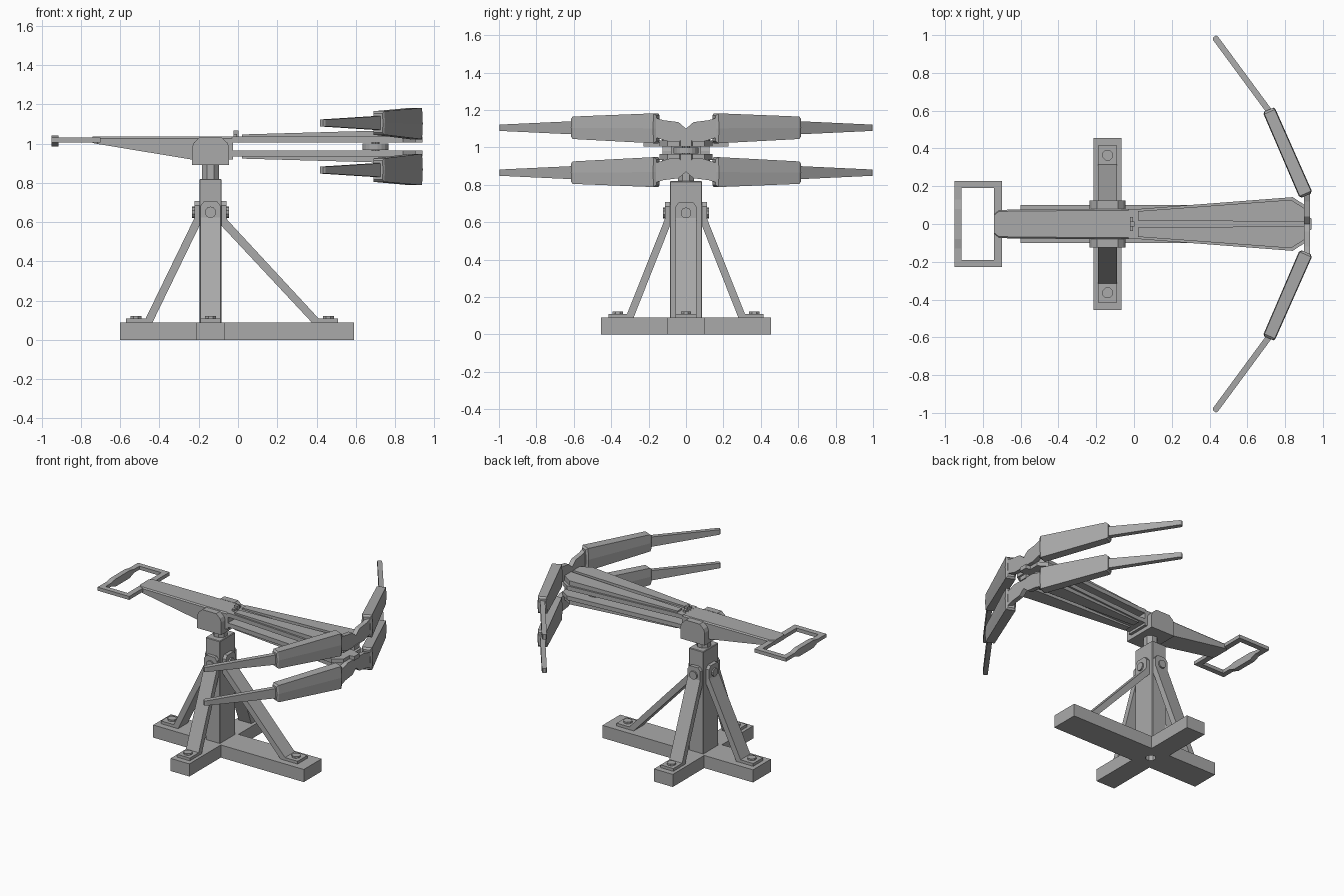
import bpy, bmesh, math
from mathutils import Vector, Matrix

if "Cube" in bpy.data.objects:
    bpy.data.objects.remove(bpy.data.objects["Cube"])

grey = bpy.data.materials.new("plain grey")
grey.diffuse_color = (0.4, 0.4, 0.4, 1)
grey.use_nodes = True
grey.node_tree.nodes["Principled BSDF"].inputs["Base Color"].default_value = grey.diffuse_color
PX = -0.14     # x of the post axis
MID = 0.985    # height of the plane between the upper and lower bows


def finish(name, bm, bevel=0):
    bmesh.ops.recalc_face_normals(bm, faces=bm.faces)
    if bevel:
        sharp = [e for e in bm.edges if e.calc_face_angle(0) > 0.5]
        bmesh.ops.bevel(bm, geom=sharp, offset=bevel, segments=1, affect='EDGES')
    me = bpy.data.meshes.new(name)
    bm.to_mesh(me)
    bm.free()
    me.materials.append(grey)
    ob = bpy.data.objects.new(name, me)
    bpy.context.collection.objects.link(ob)
    return ob


def loft(name, rings, bevel=0):
    """Skin a list of equal rings and cap both ends."""
    bm = bmesh.new()
    vs = [[bm.verts.new(p) for p in r] for r in rings]
    n = len(rings[0])
    for a, b in zip(vs, vs[1:]):
        for i in range(n):
            bm.faces.new((a[i], a[(i + 1) % n], b[(i + 1) % n], b[i]))
    bm.faces.new(vs[0])
    bm.faces.new(vs[-1])
    return finish(name, bm, bevel)


def prism(name, pts, axis, lo, hi, bevel=0):
    """Extrude a 2D outline along one axis."""
    def at(p, t):
        q = list(p)
        q.insert(axis, t)
        return q
    return loft(name, [[at(p, lo) for p in pts], [at(p, hi) for p in pts]], bevel)


def box(name, x0, x1, y0, y1, z0, z1, bevel=0):
    return prism(name, [(x0, y0), (x1, y0), (x1, y1), (x0, y1)], 2, z0, z1, bevel)


def ring(r, n, cx=0, cy=0, turn=0.5):
    return [(cx + r * math.cos((i + turn) * math.tau / n),
             cy + r * math.sin((i + turn) * math.tau / n)) for i in range(n)]


def mirror(ob, axis, about=0.0):
    new = ob.copy()
    new.data = ob.data.copy()
    bpy.context.collection.objects.link(new)
    for v in new.data.vertices:
        v.co[axis] = 2 * about - v.co[axis]
    new.data.flip_normals()
    return new


# cross-shaped base with a small hole underneath
ax0, ax1, w = PX - 0.074, PX + 0.074, 0.1
base = prism("cross_base", [
    (-0.6, -w), (ax0, -w), (ax0, -0.455), (ax1, -0.455), (ax1, -w), (0.59, -w),
    (0.59, w), (ax1, w), (ax1, 0.455), (ax0, 0.455), (ax0, w), (-0.6, w)], 2, 0, 0.09)
cutter = prism("hole_cutter", ring(0.035, 8, PX), 2, -0.05, 0.07)
cutter.hide_render = True
cutter.hide_viewport = True
cut = base.modifiers.new("hole", 'BOOLEAN')
cut.object = cutter
cut.solver = 'EXACT'

# post and swivel neck
box("post", PX - 0.057, PX + 0.057, -0.086, 0.086, 0.085, 0.82, 0.004)
prism("swivel_neck", ring(0.047, 8, PX), 2, 0.81, 0.9)


# braces: wall plate, sloping strut, foot plate and bolts, turned about the post
def brace(angle, h, f, half):
    e = f + 0.115
    parts = [
        prism("brace_strut", [(h, 0.58), (h, 0.64), (h + 0.024, 0.625), (h + 0.03, 0.61),
                              (f + 0.015, 0.11), (f + 0.015, 0.09), (f - 0.02, 0.09)],
              1, -half, half),
        prism("brace_top_plate", [(-half, 0.605), (half, 0.605), (half, 0.685),
                                  (half - 0.018, 0.708), (0.018 - half, 0.708),
                                  (-half, 0.685)], 0, h - 0.005, h + 0.025),
        prism("brace_top_bolt", ring(0.029, 10, 0, 0.65), 0, h + 0.02, h + 0.036),
        box("brace_foot_plate", f - 0.01, e, -half, half, 0.088, 0.11),
        prism("brace_foot_bolt", ring(0.03, 8, f + 0.065), 2, 0.1, 0.122)]
    for ob in parts:
        ob.data.transform(Matrix.Translation((PX, 0, 0)) @ Matrix.Rotation(angle, 4, 'Z'))


brace(0, 0.057, 0.535, 0.055)
brace(math.pi, 0.057, 0.315, 0.055)
brace(math.pi / 2, 0.086, 0.3, 0.05)
brace(-math.pi / 2, 0.086, 0.3, 0.05)

# yoke holding the stock
cheek = prism("yoke_cheek", [(-0.235, 0.89), (-0.235, 0.98), (-0.225, 1.005), (-0.195, 1.032),
                             (-0.085, 1.032), (-0.055, 1.005), (-0.045, 0.98),
                             (-0.045, 0.89)], 1, 0.08, 0.125)
mirror(cheek, 1)
box("yoke_floor", -0.235, -0.045, -0.1, 0.1, 0.89, 0.925)

# tapered stock
def stock_ring(x, half, z0):
    c = 0.008
    return [(x, -half, z0), (x, half, z0), (x, half, 1.035 - c), (x, half - c, 1.035),
            (x, c - half, 1.035), (x, -half, 1.035 - c)]
loft("stock", [stock_ring(-0.74, 0.055, 1.003), stock_ring(-0.715, 0.075, 0.998),
               stock_ring(-0.23, 0.08, 0.918), stock_ring(-0.025, 0.08, 0.918)])

# flared rail boards with a sloping grooved cover, above and below
board = prism("rail_board", [(-0.03, -0.08), (0.03, -0.08), (0.84, -0.142), (0.905, -0.1),
                             (0.905, -0.035), (0.94, -0.03), (0.94, 0.03), (0.905, 0.035),
                             (0.905, 0.1), (0.84, 0.142), (0.03, 0.08), (-0.03, 0.08)],
              2, 1.006, 1.036)
cover = prism("grooved_cover", [(0.02, 0.018), (0.9, 0.012), (0.9, 0.085), (0.83, 0.128),
                                (0.02, 0.068)], 2, 1.03, 1.05)
for v in cover.data.vertices:
    if v.co.z > 1.04:
        v.co.z = 1.046 + 0.028 * v.co.x
for ob in (board, cover, mirror(cover, 1)):
    mirror(ob, 2, MID)

# pulley between the boards
prism("pulley", ring(0.068, 20, 0.7), 2, 0.967, 1.0)
prism("pulley_axle", ring(0.022, 10, 0.7), 2, 0.945, 1.02)

# trigger
box("trigger_bar", -0.022, -0.004, -0.038, 0.038, 1.03, 1.05)
box("trigger_hook", -0.022, 0.002, -0.014, 0.014, 1.03, 1.066)

# handle frame with a swollen grip
for s in (-1, 1):
    box("handle_side", -0.95, -0.7, min(s * 0.19, s * 0.228), max(s * 0.19, s * 0.228),
        1.005, 1.03)
box("handle_front", -0.74, -0.7, -0.2, 0.2, 1.005, 1.03)
prism("handle_grip", [(-0.228, 1.005), (-0.13, 1.005), (-0.08, 0.986), (0.08, 0.986),
                      (0.13, 1.005), (0.228, 1.005), (0.228, 1.03), (0.13, 1.03),
                      (0.08, 1.04), (-0.08, 1.04), (-0.13, 1.03), (-0.228, 1.03)],
      0, -0.95, -0.913)


# bow arms: six-sided sections swept between two points
def arm(name, a, b, wa, wb, ha, hb, ridge):
    a, b = Vector(a), Vector(b)
    d = (b - a).normalized()
    side = Vector((d.y, -d.x, 0))

    def section(c, w, h):
        o = [(w, -h), (w + ridge, 0), (w, h), (-w, h), (-w - ridge, 0), (-w, -h)]
        return [c + side * u + Vector((0, 0, v)) for u, v in o]
    c = 0.012
    return loft(name, [section(a, wa - c, ha - c), section(a + d * c, wa, ha),
                       section(b - d * c, wb, hb), section(b, wb - c / 2, hb - c)])


ZB = 1.105
sleeve = arm("bow_sleeve", (0.912, 0.15, ZB - 0.003), (0.713, 0.605, ZB),
             0.033, 0.03, 0.08, 0.06, 0.004)
limb = arm("bow_limb", (0.725, 0.585, ZB), (0.425, 0.992, ZB), 0.016, 0.016, 0.048, 0.028, 0)
for v in limb.data.vertices:                      # slim the limb toward its tip
    t = min(max((v.co.y - 0.585) / 0.407, 0), 1)
    v.co.z = ZB + math.copysign(0.036 - 0.019 * t, v.co.z - ZB)
bracket = prism("bow_bracket", [(0.17, 1.16), (0.12, 1.145), (0.04, 1.135), (0, 1.1),
                                (-0.04, 1.135), (-0.12, 1.145), (-0.17, 1.16),
                                (-0.17, 1.055), (-0.09, 1.03), (0.09, 1.03),
                                (0.17, 1.055)], 0, 0.9, 0.933)
for ob in (sleeve, limb):
    mirror(mirror(ob, 1), 2, MID)
    mirror(ob, 2, MID)
mirror(bracket, 2, MID)
